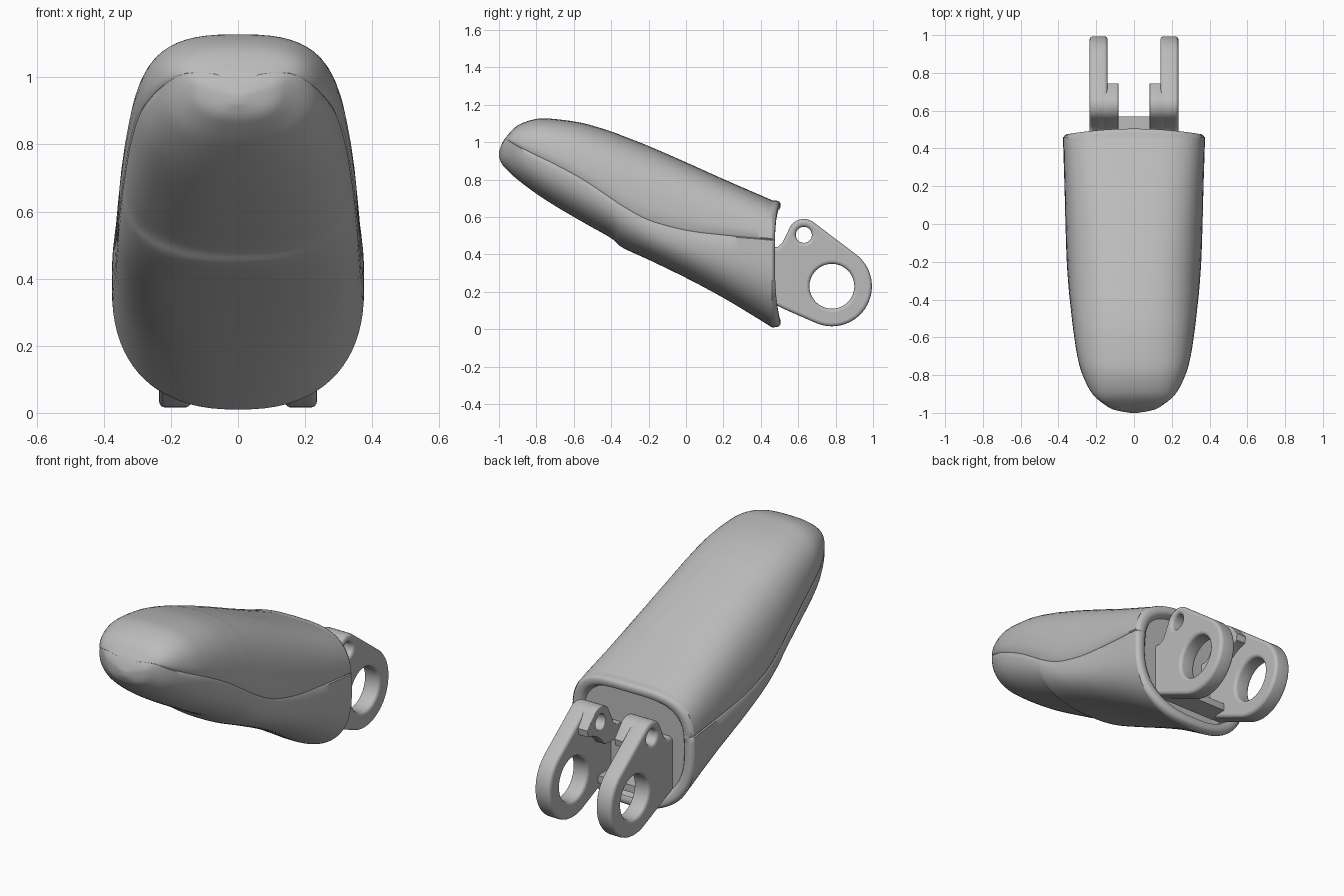
import bpy, bmesh, math
from mathutils import Matrix

if "Cube" in bpy.data.objects:
    bpy.data.objects.remove(bpy.data.objects["Cube"])

grey = bpy.data.materials.new("grey")
grey.diffuse_color = (0.5, 0.5, 0.5, 1)
grey.use_nodes = True
grey.node_tree.nodes["Principled BSDF"].inputs["Base Color"].default_value = grey.diffuse_color


def finish(ob, angle):
    """Give an object its colour and smooth shading with sharp edges kept."""
    ob.data.materials.clear()
    ob.data.materials.append(grey)
    bpy.ops.object.select_all(action='DESELECT')
    ob.select_set(True)
    bpy.context.view_layer.objects.active = ob
    bpy.ops.object.shade_smooth_by_angle(angle=math.radians(angle))


# ---- handle body: stations of y, top z, seam z, bottom z, half width
STATIONS = [
    (-1.00, 0.950, 0.950, 0.920, 0.02), (-0.985, 0.990, 0.990, 0.885, 0.10),
    (-0.96, 1.030, 1.015, 0.855, 0.15), (-0.90, 1.090, 0.980, 0.800, 0.220),
    (-0.80, 1.125, 0.930, 0.725, 0.272), (-0.70, 1.124, 0.882, 0.660, 0.300),
    (-0.55, 1.102, 0.800, 0.572, 0.323), (-0.40, 1.058, 0.700, 0.487, 0.340),
    (-0.34, 1.035, 0.660, 0.437, 0.346), (-0.20, 0.980, 0.585, 0.372, 0.356),
    (0.00, 0.893, 0.530, 0.275, 0.363), (0.20, 0.803, 0.505, 0.168, 0.368),
    (0.38, 0.725, 0.488, 0.060, 0.374), (0.46, 0.690, 0.480, 0.010, 0.376),
]


def smooth(rows, steps):
    """Catmull-Rom through the stations."""
    out = []
    for i in range(len(rows) - 1):
        p = [rows[max(0, min(len(rows) - 1, i + k))] for k in (-1, 0, 1, 2)]
        for s in range(steps):
            t = s / steps
            out.append([b + .5 * t * (c - a + t * (2*a - 5*b + 4*c - d + t * (3*(b - c) + d - a)))
                        for a, b, c, d in zip(*p)])
    return out + [list(rows[-1])]


def section(y, top, seam, bottom, hw):
    """Closed cross-section with a fine groove along the shell seam."""
    f = max(0, min(1, (y + 0.4) / 0.86))
    mid = min(seam - 0.01 - 0.09 * f, top - 0.3 * (top - bottom))
    nu, nl = 2.8 + 0.5 * f, 2.4
    s = min(0.999, (seam - mid) / (top - mid))
    ts = math.asin(s ** (nu / 2))
    groove = 0.985 if s < 0.99 else 1

    def pt(t, k=1):
        n, h = (nu, top - mid) if t >= 0 else (nl, mid - bottom)
        return (k * hw * max(0, math.cos(t)) ** (2 / n),
                mid + k * math.copysign(h * abs(math.sin(t)) ** (2 / n), t))
    q = math.pi / 2
    right = [pt(q + (ts + 0.012 - q) * i / 14) for i in range(15)]
    right.append(pt(ts, groove))
    right += [pt(ts - 0.012 - (ts - 0.012 + q) * i / 22) for i in range(23)]
    right[0], right[-1] = (0, top), (0, bottom)
    return right + [(-x, z) for x, z in right[-2:0:-1]]


rings = [[(x, r[0], z) for x, z in section(*r)] for r in smooth(STATIONS, 5)]
# rounded back rim, then a shallow recess
end = section(*STATIONS[-1])
for y, k in ((0.485, .995), (0.498, .98), (0.505, .95), (0.505, .89), (0.498, .85), (0.455, .82)):
    rings.append([(x * k, y - 0.03 * (x / 0.376) ** 2 * (y > 0.46), 0.36 + (z - 0.36) * k) for x, z in end])

bm = bmesh.new()
loops = [[bm.verts.new(p) for p in ring] for ring in rings]
n = len(loops[0])
for a, b in zip(loops, loops[1:]):
    for i in range(n):
        j = (i + 1) % n
        bm.faces.new((a[i], a[j], b[j], b[i]))
bm.faces.new(loops[0])
bm.faces.new(loops[-1])
bmesh.ops.remove_doubles(bm, verts=bm.verts, dist=0.00005)
bmesh.ops.recalc_face_normals(bm, faces=bm.faces)
mesh = bpy.data.meshes.new("handle_body")
bm.to_mesh(mesh)
bm.free()
body = bpy.data.objects.new("handle_body", mesh)
bpy.context.collection.objects.link(body)
finish(body, 45)


# ---- hinge lugs: side profiles in (y, z) with round holes
def arc(cx, cy, r, a0, a1, steps):
    return [(cx + r * math.cos(math.radians(a0 + (a1 - a0) * i / steps)),
             cy + r * math.sin(math.radians(a0 + (a1 - a0) * i / steps))) for i in range(steps + 1)]


BIG = arc(0.78, 0.23, 0.12, 0, 360, 40)[:-1]
SMALL = arc(0.63, 0.505, 0.043, 0, 360, 24)[:-1]
LUG = ([(0.42, 0.14), (0.49, 0.125), (0.52, 0.11)] + arc(0.78, 0.23, 0.214, 248, 414, 32)
       + arc(0.63, 0.505, 0.085, 54, 148, 14) + [(0.515, 0.462), (0.49, 0.44), (0.42, 0.44)])
BOSS = ([(0.42, 0.36), (0.52, 0.36)] + arc(0.78, 0.23, 0.235, 145, 100, 8)
        + [(0.745, 0.498)] + arc(0.63, 0.505, 0.085, 54, 148, 14)
        + [(0.515, 0.462), (0.49, 0.44), (0.42, 0.44)])


def plate(name, outlines, x0, x1, bevel):
    """Extrude filled outlines between two x positions with rounded edges."""
    cu = bpy.data.curves.new(name, 'CURVE')
    cu.dimensions, cu.fill_mode = '2D', 'BOTH'
    for pts in outlines:
        sp = cu.splines.new('POLY')
        sp.points.add(len(pts) - 1)
        for p, (u, v) in zip(sp.points, pts):
            p.co = (u, v, 0, 1)
        sp.use_cyclic_u = True
    cu.extrude = (x1 - x0) / 2 - bevel
    cu.bevel_depth, cu.bevel_resolution, cu.offset = bevel, 3, -bevel
    ob = bpy.data.objects.new(name, cu)
    bpy.context.collection.objects.link(ob)
    bpy.ops.object.select_all(action='DESELECT')
    ob.select_set(True)
    bpy.context.view_layer.objects.active = ob
    bpy.ops.object.convert(target='MESH')
    ob = bpy.context.view_layer.objects.active
    ob.data.transform(Matrix(((0, 0, 1, (x0 + x1) / 2), (1, 0, 0, 0), (0, 1, 0, 0), (0, 0, 0, 1))))
    finish(ob, 35)


for side, s in (("right", 1), ("left", -1)):
    plate(side + "_lug", [LUG, BIG, SMALL], *sorted((0.14 * s, 0.235 * s)), 0.018)
    plate(side + "_lug_boss", [BOSS, SMALL], *sorted((0.082 * s, 0.165 * s)), 0.004)

# ---- cross web joining the lugs at their foot
plate("cross_web", [[(0.42, 0.13), (0.57, 0.13), (0.57, 0.17), (0.42, 0.17)]], -0.16, 0.16, 0.005)
